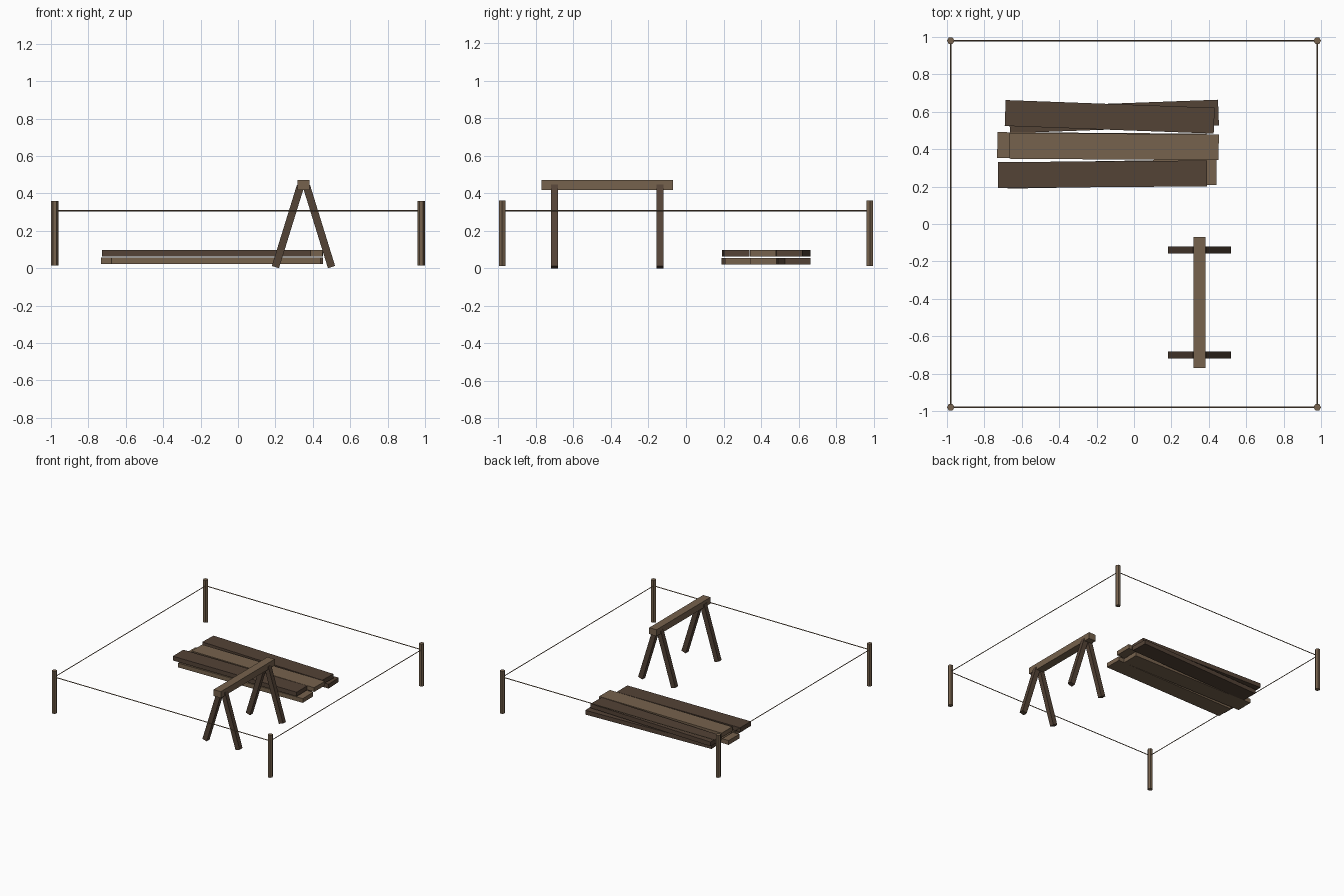
import bpy, math
from mathutils import Vector

if "Cube" in bpy.data.objects:
    bpy.data.objects.remove(bpy.data.objects["Cube"])


def material(name, rgb):
    m = bpy.data.materials.new(name)
    m.diffuse_color = (*rgb, 1)
    m.use_nodes = True
    m.node_tree.nodes["Principled BSDF"].inputs["Base Color"].default_value = m.diffuse_color
    return m


LIGHT = material("light wood", (0.182, 0.122, 0.074))
DARK = material("dark wood", (0.088, 0.056, 0.037))
ROPE = material("tan rope", (0.26, 0.18, 0.11))


def finish(name, mat):
    o = bpy.context.object
    o.name = name
    o.data.materials.append(mat)
    return o


def box(name, loc, size, mat, rot=(0, 0, 0)):
    bpy.ops.mesh.primitive_cube_add(size=1, location=loc, rotation=rot)
    o = finish(name, mat)
    o.scale = size
    return o


def rod(name, a, b, radius, sides, mat):
    a, b = Vector(a), Vector(b)
    d = b - a
    bpy.ops.mesh.primitive_cylinder_add(vertices=sides, radius=radius, depth=d.length,
                                        location=(a + b) / 2)
    o = finish(name, mat)
    if abs(d.z) < 1e-6:
        o.rotation_euler = d.to_track_quat('Z', 'Y').to_euler()
    else:
        o.rotation_euler.z = math.radians(30)
    return o


# Corner stakes and the rope strung between them
P = 0.98
corners = [(-P, -P), (P, -P), (P, P), (-P, P)]
for i, (x, y) in enumerate(corners):
    rod(f"stake_{i + 1}", (x, y, 0.013), (x, y, 0.36), 0.02, 6, LIGHT)
    nx, ny = corners[(i + 1) % 4]
    rod(f"rope_{i + 1}", (x, y, 0.307), (nx, ny, 0.307), 0.004, 4, ROPE)

# Sawhorse: beam and splayed legs
SX, SY = 0.35, -0.42
box("sawhorse_beam", (SX, SY, 0.4445), (0.066, 0.70, 0.053), LIGHT)
for end in (-1, 1):
    for side in (-1, 1):
        box(f"sawhorse_leg_{'front' if end < 0 else 'back'}_{'left' if side < 0 else 'right'}",
            (SX + side * 0.083, SY + end * 0.281, 0.2225), (0.040, 0.037, 0.454), DARK,
            (0, -side * 0.3, 0))

# Stacked planks: x, y, yaw in degrees, colour
layers = {
    "lower": (0.0385, [(-0.118, 0.268, 1.0, LIGHT), (-0.172, 0.418, -0.4, LIGHT),
                       (-0.107, 0.575, 2.1, DARK)]),
    "upper": (0.0805, [(-0.168, 0.266, 0.45, DARK), (-0.106, 0.414, -0.4, LIGHT),
                       (-0.130, 0.573, -2.1, DARK)]),
}
for layer, (z, planks) in layers.items():
    for i, (x, y, yaw, mat) in enumerate(planks):
        box(f"{layer}_plank_{i + 1}", (x, y, z), (1.118, 0.138, 0.035), mat,
            (0, 0, math.radians(yaw)))
